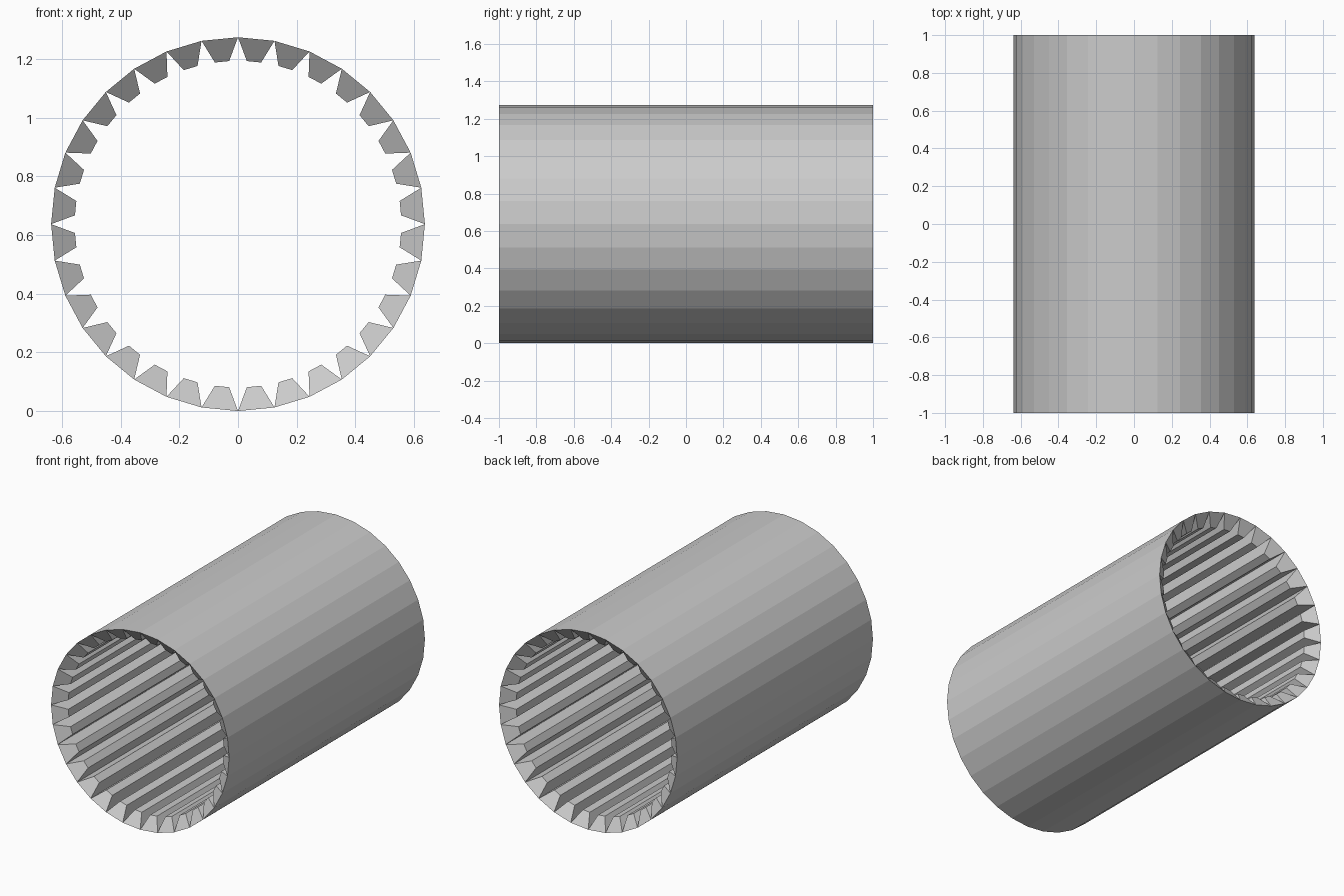
import bpy, bmesh
from math import cos, sin, pi
from mathutils import Matrix, Vector

if "Cube" in bpy.data.objects:
    bpy.data.objects.remove(bpy.data.objects["Cube"])

SIDES = 32
RADIUS = 0.637
HALF_LEN = 1.0
INNER = 0.556        # distance from axis to the inner face of a rib
RIB_HALF = 0.0245    # half width of the inner face
RIB_LEN = 0.94       # half length of the inner face

half = RADIUS * sin(pi / SIDES)
apothem = RADIUS * cos(pi / SIDES)


def ring(w, l, h):
    return [Vector((x * w, y * l, h)) for x, y in ((-1, -1), (1, -1), (1, 1), (-1, 1))]


# Outer panels, each tapering inward into a bevelled rib
bm = bmesh.new()
for i in range(SIDES):
    rot = Matrix.Rotation((i + 0.5) * 2 * pi / SIDES, 4, 'Y')
    outer = [bm.verts.new(rot @ p) for p in ring(half, HALF_LEN, apothem)]
    inner = [bm.verts.new(rot @ p) for p in ring(RIB_HALF, RIB_LEN, INNER)]
    bm.faces.new(outer)
    bm.faces.new(inner[::-1])
    for a in range(4):
        b = (a + 1) % 4
        bm.faces.new((outer[b], outer[a], inner[a], inner[b]))

mesh = bpy.data.meshes.new("ribbed_tube")
bm.to_mesh(mesh)
bm.free()
tube = bpy.data.objects.new("ribbed_tube", mesh)
tube.location.z = RADIUS
bpy.context.collection.objects.link(tube)
